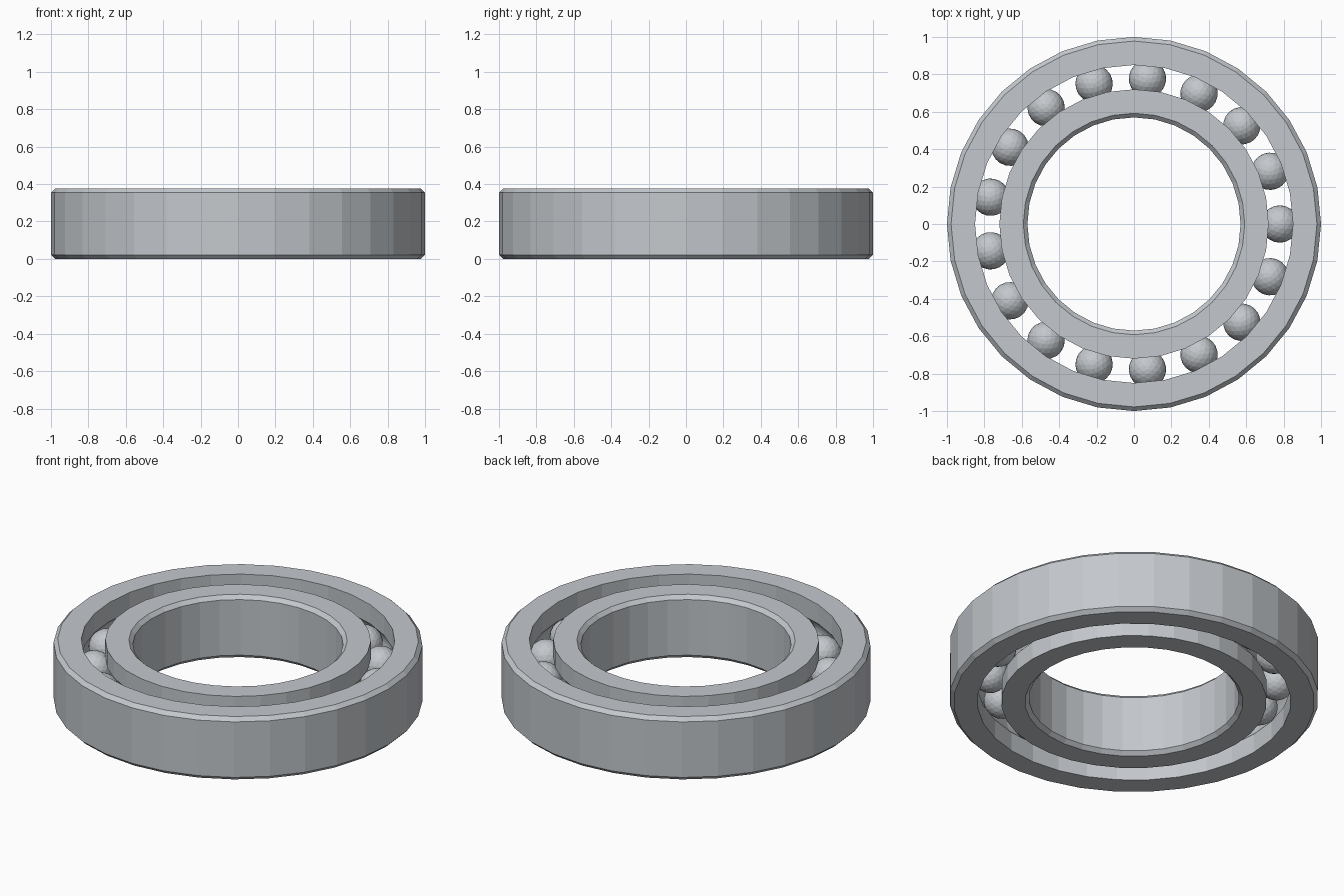
import bpy
import bmesh
from math import asin, cos, sin, tau

HEIGHT = 0.376
MID = HEIGHT / 2
CHAMFER = 0.022
SEGMENTS = 32
PITCH = 0.78          # radius of the circle of ball centres
BALL = 0.1
BALL_COUNT = 17
GROOVE = 0.102

cube = bpy.data.objects.get("Cube")
if cube:
    bpy.data.objects.remove(cube, do_unlink=True)

steel = bpy.data.materials.new("steel grey")
steel.use_nodes = True
color = (0.55, 0.58, 0.61, 1)
steel.diffuse_color = color
steel.node_tree.nodes["Principled BSDF"].inputs["Base Color"].default_value = color


def finish(name, bm):
    bmesh.ops.recalc_face_normals(bm, faces=bm.faces)
    mesh = bpy.data.meshes.new(name)
    bm.to_mesh(mesh)
    bm.free()
    mesh.materials.append(steel)
    obj = bpy.data.objects.new(name, mesh)
    bpy.context.collection.objects.link(obj)
    return obj


def race(name, plain, track):
    """Ring with a chamfered plain wall and a ball groove in its track wall."""
    side = 1 if track > plain else -1
    edge = plain + side * CHAMFER
    profile = [(track, 0), (edge, 0), (plain, CHAMFER),
               (plain, HEIGHT - CHAMFER), (edge, HEIGHT), (track, HEIGHT)]
    # Arc of the groove, centred on the ball circle
    half = asin((GROOVE ** 2 - (PITCH - track) ** 2) ** 0.5 / GROOVE)
    steps = 8
    for i in range(steps + 1):
        a = half * (1 - 2 * i / steps)
        profile.append((PITCH - side * GROOVE * cos(a), MID + GROOVE * sin(a)))
    bm = bmesh.new()
    rings = []
    for s in range(SEGMENTS):
        a = tau * s / SEGMENTS
        rings.append([bm.verts.new((r * cos(a), r * sin(a), z)) for r, z in profile])
    count = len(profile)
    for s in range(SEGMENTS):
        here, after = rings[s], rings[(s + 1) % SEGMENTS]
        for i in range(count):
            j = (i + 1) % count
            bm.faces.new((here[i], after[i], after[j], here[j]))
    return finish(name, bm)


# Inner and outer rings
race("outer_race", 1.0, 0.85)
race("inner_race", 0.57, 0.72)

# Faceted balls, evenly spaced in the groove
bm = bmesh.new()
bmesh.ops.create_icosphere(bm, subdivisions=3, radius=BALL)
first = finish("ball", bm)
for i in range(BALL_COUNT):
    ball = first if i == 0 else first.copy()
    if i:
        ball.name = f"ball_{i + 1}"
        bpy.context.collection.objects.link(ball)
    a = tau * i / BALL_COUNT
    ball.location = (PITCH * cos(a), PITCH * sin(a), MID)
    ball.rotation_euler.z = a
